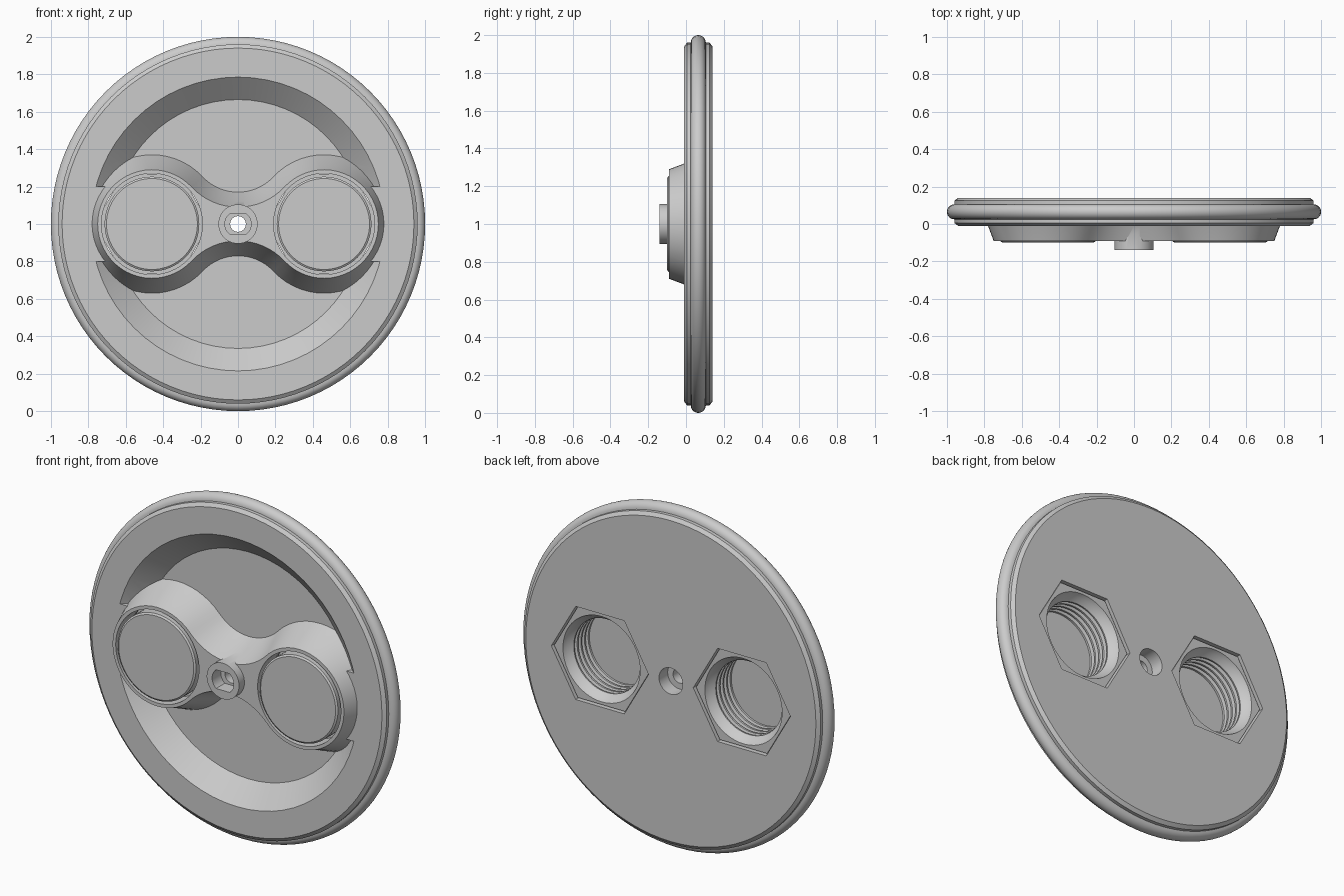
import bpy, bmesh
from math import sin, cos, pi, atan2, radians

if "Cube" in bpy.data.objects:
    bpy.data.objects.remove(bpy.data.objects["Cube"])

LOBE_X, WAIST_H = 0.46, 0.429


def loft(name, rings):
    """Closed solid through equal-length rings of (x, y, z) points."""
    bm = bmesh.new()
    vr = [[bm.verts.new(p) for p in ring] for ring in rings]
    n = len(vr[0])
    for a, b in zip(vr, vr[1:]):
        for i in range(n):
            j = (i + 1) % n
            bm.faces.new((a[i], a[j], b[j], b[i]))
    bm.faces.new(vr[0])
    bm.faces.new(vr[-1])
    bmesh.ops.recalc_face_normals(bm, faces=bm.faces)
    me = bpy.data.meshes.new(name)
    bm.to_mesh(me)
    bm.free()
    ob = bpy.data.objects.new(name, me)
    bpy.context.collection.objects.link(ob)
    return ob


def turned(name, profile, x=0.0, segs=64):
    """Solid of revolution about a y-parallel axis at height 1; profile is (r, y)."""
    return loft(name, [[(x + r * cos(2 * pi * i / segs), y, 1 + r * sin(2 * pi * i / segs))
                        for i in range(segs)] for r, y in profile])


def arc(cx, cz, r, a0, a1, n):
    return [(cx + r * cos(a0 + (a1 - a0) * i / n), cz + r * sin(a0 + (a1 - a0) * i / n))
            for i in range(n)]


def prism(name, outline, y0, y1):
    return loft(name, [[(x, y, z) for x, z in outline] for y in (y0, y1)])


def combine(ob, other, op):
    other.hide_render = True
    m = ob.modifiers.new(op, 'BOOLEAN')
    m.operation, m.object, m.solver = op, other, 'EXACT'
    bpy.context.view_layer.objects.active = ob
    bpy.ops.object.modifier_apply(modifier=m.name)
    bpy.data.objects.remove(other, do_unlink=True)


def smooth(ob):
    bpy.ops.object.select_all(action='DESELECT')
    ob.select_set(True)
    bpy.context.view_layer.objects.active = ob
    bpy.ops.object.shade_smooth_by_angle(angle=radians(25))


def dumbbell(y, r):
    """Two round lobes blended by concave waists."""
    t = atan2(WAIST_H, -LOBE_X)
    w = 0.629 - r
    pts = (arc(LOBE_X, 1, r, -t, t, 40)
           + arc(0, 1 + WAIST_H, w, t - pi, -t, 16)
           + arc(-LOBE_X, 1, r, pi - t, pi + t, 40)
           + arc(0, 1 - WAIST_H, w, t, pi - t, 16))
    return [(x, y, z) for x, z in pts]


# Round plate with chamfered edges and a bead around the rim
bead = [(0.96 + 0.04 * sin(pi * i / 12), 0.065 - 0.04 * cos(pi * i / 12)) for i in range(13)]
plate = turned("plate", [(0.94, -0.01), (0.96, 0.005)] + bead + [(0.96, 0.125), (0.94, 0.14)],
               segs=96)

# Sloped dish, stopped beside the lobes
combine(plate, turned("dish_cutter", [(0.796, -0.02), (0.785, -0.01), (0.665, 0.10)]), 'DIFFERENCE')
for s in (-1, 1):
    box = [(s * 0.62, 0.8), (s * 0.8, 0.8), (s * 0.8, 1.2), (s * 0.62, 1.2)]
    combine(plate, prism("dish_end", box, -0.01, 0.12), 'UNION')

# Two-lobed raised body and central hub
combine(plate, loft("body", [dumbbell(0.12, 0.379), dumbbell(0.10, 0.37),
                             dumbbell(-0.01, 0.32), dumbbell(-0.09, 0.29)]), 'UNION')
combine(plate, turned("hub", [(0.105, -0.14), (0.105, 0.03)], segs=48), 'UNION')

# Hub hole: flat-sided socket in front, through hole, counterbore behind
f = 0.9
socket = arc(0, 1, 0.07, -f, f, 12) + [(0.07 * cos(f), 1 + 0.07 * sin(f))]
socket += [(-x, 2 - z) for x, z in socket]
combine(plate, prism("socket_cutter", socket, -0.16, -0.06), 'DIFFERENCE')
combine(plate, turned("hole_cutter", [(0.042, -0.10), (0.042, 0.06), (0.077, 0.06), (0.077, 0.16)],
                      segs=32), 'DIFFERENCE')

# Threaded bore profile, from the mouth inwards
bore = [(0.25, 0.16), (0.25, 0.125), (0.24, 0.10), (0.215, 0.075)]
for k in range(4):
    y = 0.075 - k * 0.034
    bore += [(0.215, y - 0.008), (0.237, y - 0.015), (0.237, y - 0.023), (0.215, y - 0.031)]
bore += [(0.215, -0.07)]

for s, side in ((-1, "left"), (1, "right")):
    x = s * LOBE_X
    # Seat in the plate
    combine(plate, turned("seat_cutter", [(0.27, -0.2), (0.27, 0.05)], x), 'DIFFERENCE')
    combine(plate, prism("hex_cutter", arc(x, 1, 0.315, 0, 2 * pi, 6), 0.03, 0.2), 'DIFFERENCE')
    # Closed hexagonal nut
    nut = prism(side + "_cap_nut", arc(x, 1, 0.307, 0, 2 * pi, 6), 0.03, 0.125)
    combine(nut, turned("cap", [(0.243, -0.10), (0.253, -0.093), (0.253, 0.06)], x), 'UNION')
    combine(nut, turned("bore_cutter", bore, x), 'DIFFERENCE')
    smooth(nut)
smooth(plate)
